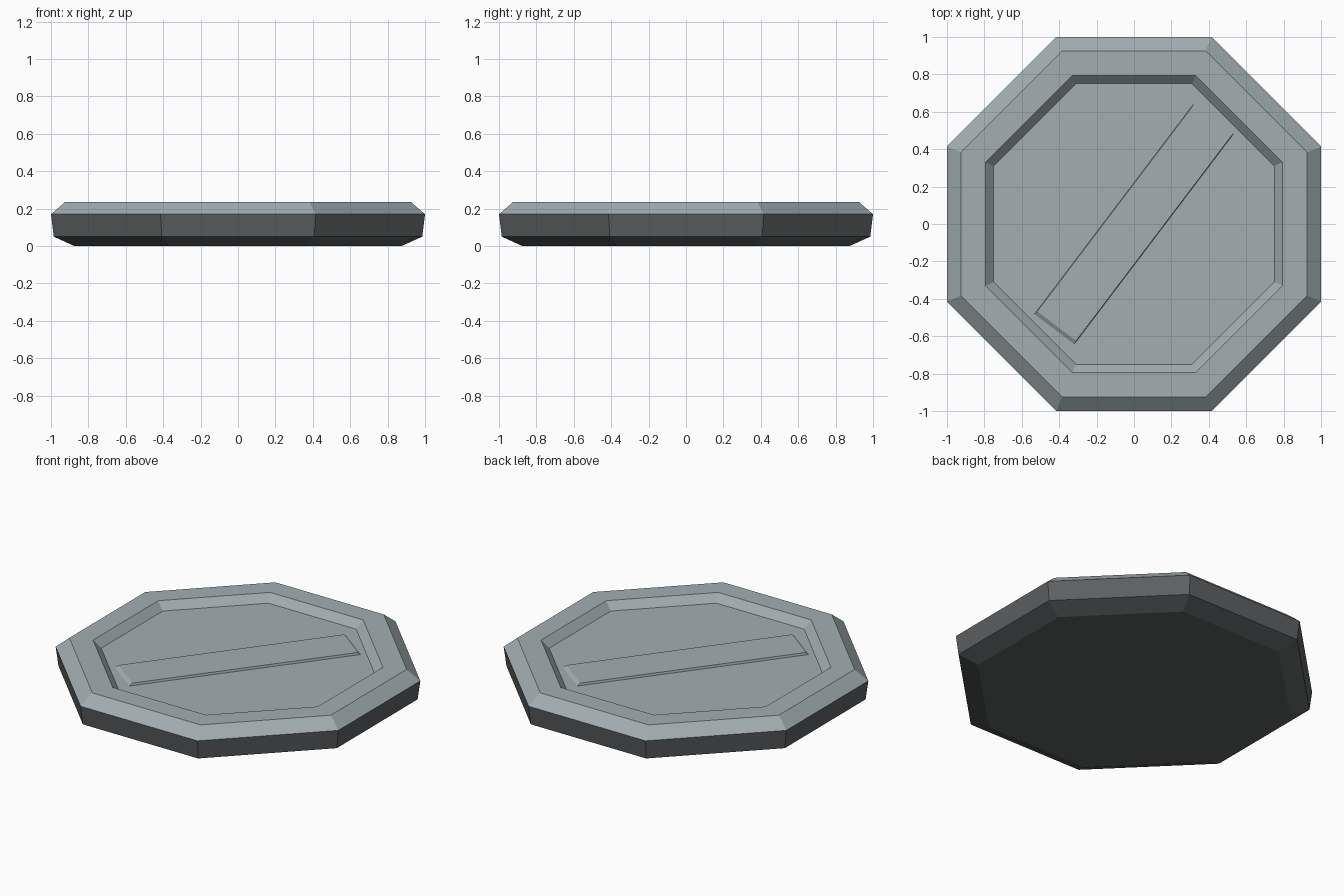
import bpy
import bmesh
from math import cos, sin, pi, atan2
from mathutils import Matrix

cube = bpy.data.objects.get("Cube")
if cube:
    bpy.data.objects.remove(cube, do_unlink=True)


def make_material(name, colour):
    mat = bpy.data.materials.new(name)
    mat.use_nodes = True
    mat.diffuse_color = colour
    bsdf = next(n for n in mat.node_tree.nodes if n.type == 'BSDF_PRINCIPLED')
    bsdf.inputs["Base Color"].default_value = colour
    bsdf.inputs["Roughness"].default_value = 0.7
    return mat


light_grey = make_material("light_blue_grey", (0.36, 0.42, 0.44, 1))
dark_grey = make_material("dark_grey", (0.11, 0.115, 0.12, 1))


def finish(bm, name, materials):
    bmesh.ops.recalc_face_normals(bm, faces=bm.faces)
    mesh = bpy.data.meshes.new(name)
    bm.to_mesh(mesh)
    bm.free()
    for mat in materials:
        mesh.materials.append(mat)
    obj = bpy.data.objects.new(name, mesh)
    bpy.context.collection.objects.link(obj)
    return obj


def octagon(bm, apothem, z):
    r = apothem / cos(pi / 8)
    angles = [pi / 8 + i * pi / 4 for i in range(8)]
    return [bm.verts.new((r * cos(a), r * sin(a), z)) for a in angles]


# Eight-sided plate: (apothem, height) from the underside round to the recessed floor
FLOOR = 0.188
SEAM = 0.17
profile = [(0.875, 0), (0.985, 0.05), (1.0, SEAM), (0.925, 0.235),
           (0.795, 0.235), (0.75, FLOOR)]
bm = bmesh.new()
rings = [octagon(bm, a, z) for a, z in profile]
bm.faces.new(rings[0])
bm.faces.new(rings[-1])
for low, high in zip(rings, rings[1:]):
    for i in range(8):
        j = (i + 1) % 8
        bm.faces.new((low[i], low[j], high[j], high[i]))

# Sides and underside are dark, everything above the seam is light
for face in bm.faces:
    face.material_index = int(max(v.co.z for v in face.verts) <= SEAM + 0.001)
finish(bm, "octagonal_plate", [light_grey, dark_grey])

# Low diagonal bar on the floor, with sloping ends
length, width, height = 1.44, 0.272, 0.014
bm = bmesh.new()
bmesh.ops.create_cube(bm, size=1)
for v in bm.verts:
    top = v.co.z > 0
    v.co.x *= length - (0.07 if top else 0)
    v.co.y *= width - (0.012 if top else 0)
    v.co.z = FLOOR + (height if top else -0.01)
bmesh.ops.rotate(bm, verts=bm.verts, matrix=Matrix.Rotation(atan2(1.155, 0.875), 3, 'Z'))
finish(bm, "diagonal_bar", [light_grey])
